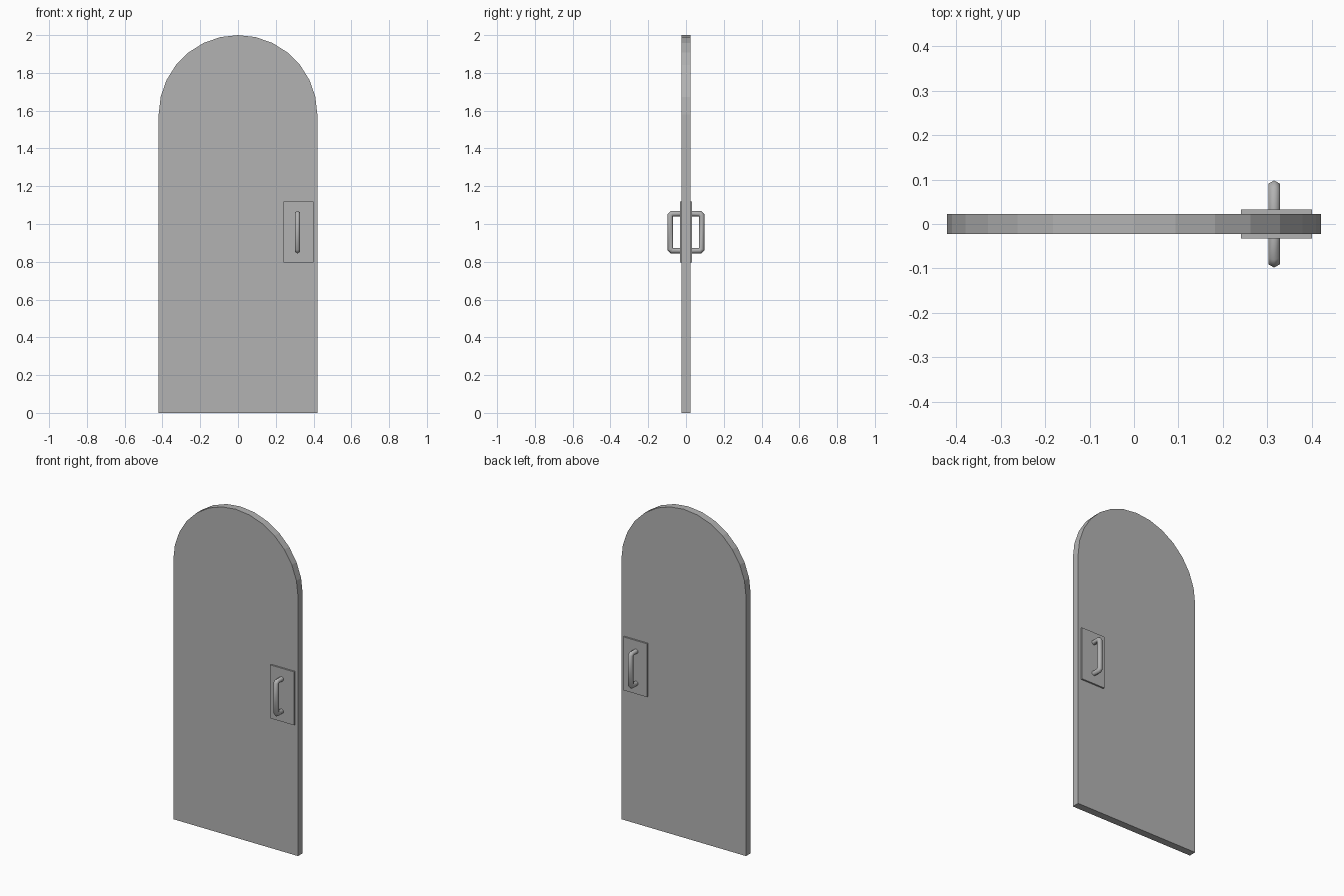
import bpy
import bmesh
import math
from mathutils import Vector

if "Cube" in bpy.data.objects:
    bpy.data.objects.remove(bpy.data.objects["Cube"])

grey = bpy.data.materials.new("door_grey")
grey.diffuse_color = (0.45, 0.45, 0.45, 1)
grey.use_nodes = True
grey.node_tree.nodes["Principled BSDF"].inputs["Base Color"].default_value = grey.diffuse_color


def finish(name, bm, smooth=False):
    bmesh.ops.recalc_face_normals(bm, faces=bm.faces)
    mesh = bpy.data.meshes.new(name)
    bm.to_mesh(mesh)
    bm.free()
    mesh.materials.append(grey)
    obj = bpy.data.objects.new(name, mesh)
    bpy.context.collection.objects.link(obj)
    if smooth:
        bpy.context.view_layer.objects.active = obj
        obj.select_set(True)
        bpy.ops.object.shade_smooth_by_angle(angle=math.radians(65))
        obj.select_set(False)
    return obj


def slab(name, outline, y0, y1):
    """Extrude an x/z outline from y0 to y1."""
    bm = bmesh.new()
    face = bm.faces.new([bm.verts.new((x, y0, z)) for x, z in outline])
    out = bmesh.ops.extrude_face_region(bm, geom=[face])
    verts = [g for g in out["geom"] if isinstance(g, bmesh.types.BMVert)]
    bmesh.ops.translate(bm, verts=verts, vec=(0, y1 - y0, 0))
    return finish(name, bm)


def bar(name, x, path, radius, sides=6):
    """Sweep a round section along a y/z path, mitred at the bends."""
    bm = bmesh.new()
    pts = [Vector(p) for p in path]
    rings = []
    for i, p in enumerate(pts):
        a = (p - pts[i - 1]).normalized() if i else None
        b = (pts[i + 1] - p).normalized() if i < len(pts) - 1 else None
        a, b = a or b, b or a
        t = (a + b).normalized()
        n = Vector((-t.y, t.x)) / t.dot(a)
        ring = []
        for k in range(sides):
            ang = math.tau * k / sides
            q = p + n * radius * math.cos(ang)
            ring.append(bm.verts.new((x + radius * math.sin(ang), q.x, q.y)))
        rings.append(ring)
    for r, s in zip(rings, rings[1:]):
        for k in range(sides):
            j = (k + 1) % sides
            bm.faces.new((r[k], r[j], s[j], s[k]))
    bm.faces.new(rings[0])
    bm.faces.new(rings[-1])
    return finish(name, bm, True)


# Arched door leaf
R, SPRING, SEGS = 0.42, 1.58, 14
arch = [(R * math.cos(math.pi * k / SEGS), SPRING + R * math.sin(math.pi * k / SEGS))
        for k in range(SEGS + 1)]
slab("door_leaf", [(-R, 0), (R, 0)] + arch, -0.0225, 0.0225)

# Handle plate and pull handle on both faces
for side, s in (("front", -1), ("back", 1)):
    slab(side + "_handle_plate", [(0.24, 0.795), (0.4, 0.795), (0.4, 1.12), (0.24, 1.12)],
         s * 0.0225, s * 0.0325)
    bar(side + "_handle", 0.315,
        [(s * 0.03, 0.859), (s * 0.074, 0.859), (s * 0.083, 0.868),
         (s * 0.083, 1.046), (s * 0.074, 1.055), (s * 0.03, 1.055)], 0.015)
